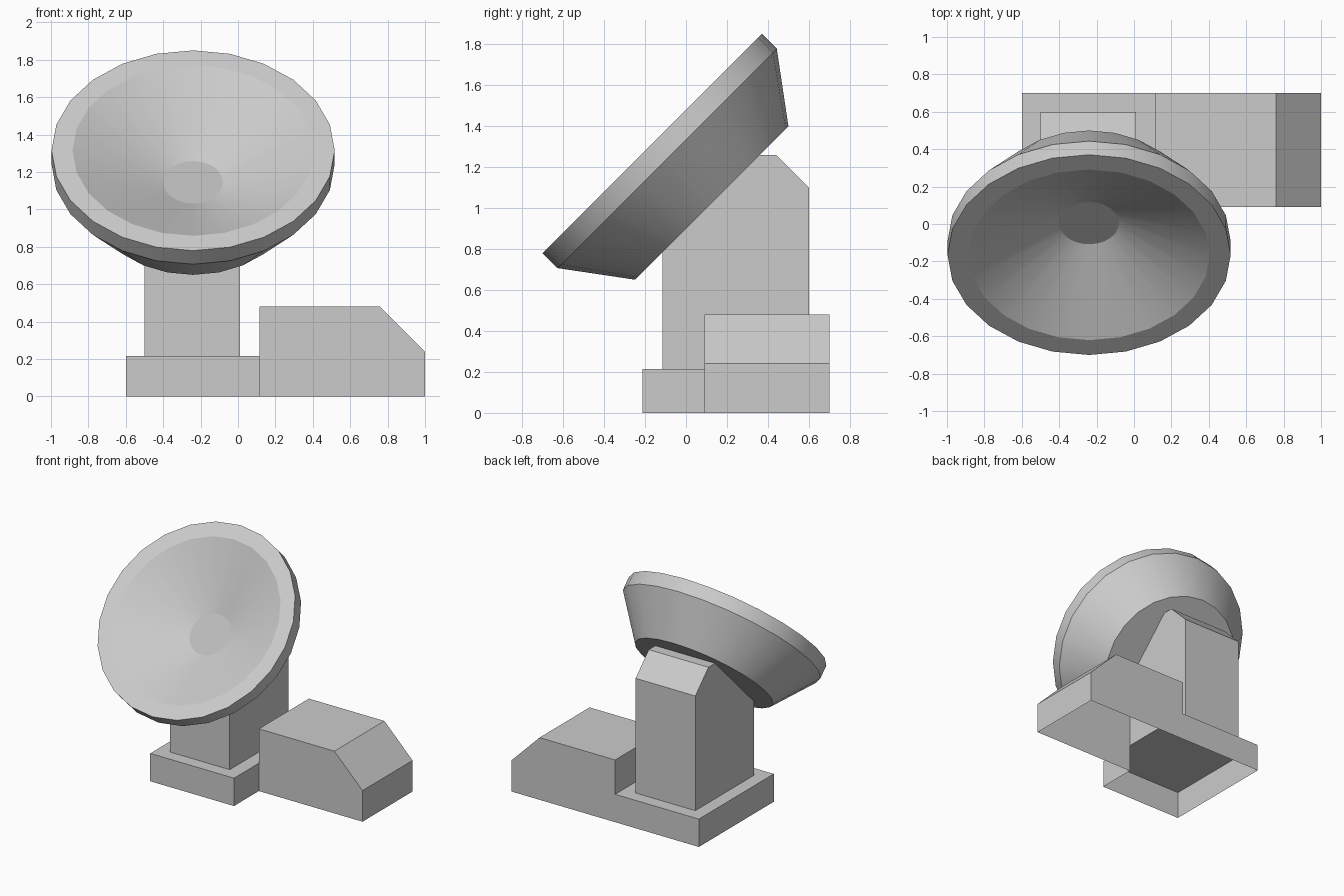
import bpy, bmesh, math
from mathutils import Vector

if "Cube" in bpy.data.objects:
    bpy.data.objects.remove(bpy.data.objects["Cube"])


def finish(name, bm, drop=()):
    """Orient normals outward on the closed solid, then open the unwanted faces."""
    bmesh.ops.recalc_face_normals(bm, faces=bm.faces[:])
    bmesh.ops.delete(bm, geom=list(drop), context='FACES_ONLY')
    mesh = bpy.data.meshes.new(name)
    bm.to_mesh(mesh)
    bm.free()
    obj = bpy.data.objects.new(name, mesh)
    bpy.context.collection.objects.link(obj)
    return obj


def prism(name, profile, axis, lo, hi, open_sides=(), open_start=False):
    """Extrude a 2D profile along an axis; listed side faces are left open."""
    bm = bmesh.new()

    def ring(d):
        verts = []
        for a, b in profile:
            co = [a, b]
            co.insert('xyz'.index(axis), d)
            verts.append(bm.verts.new(co))
        return verts

    r0, r1 = ring(lo), ring(hi)
    start = bm.faces.new(r0)
    bm.faces.new(r1)
    n = len(profile)
    sides = [bm.faces.new((r0[i], r0[(i + 1) % n], r1[(i + 1) % n], r1[i]))
             for i in range(n)]
    drop = [sides[i] for i in open_sides] + ([start] if open_start else [])
    return finish(name, bm, drop)


# Low base plinth, open underneath and open into the housing
prism('base_plinth',
      [(-0.6, -0.213), (0.115, -0.213), (0.115, 0.09), (0.115, 0.7), (-0.6, 0.7)],
      'z', 0, 0.215, open_sides=(2,), open_start=True)

# Equipment housing with a sloped end, also open underneath
prism('equipment_housing',
      [(0.115, 0), (1, 0), (1, 0.24), (0.76, 0.48), (0.115, 0.48), (0.115, 0.215)],
      'y', 0.09, 0.7, open_sides=(0, 5))

# Pedestal, its sloped front carrying the dish
prism('pedestal',
      [(0.6, 0.215), (0.6, 1.1), (0.44, 1.26), (0.36, 1.26), (-0.115, 0.785), (-0.115, 0.215)],
      'x', -0.5, 0.01, open_sides=(5,))

# Dish: revolved outer shell, flat rim and shallow conical bowl
SIDES = 24
bm = bmesh.new()
rings = []
for r, z in [(0.53, 0), (0.757, 0.307), (0.757, 0.41), (0.645, 0.41), (0.16, 0.17)]:
    rings.append([bm.verts.new((r * math.cos(2 * math.pi * i / SIDES),
                                r * math.sin(2 * math.pi * i / SIDES), z))
                  for i in range(SIDES)])
for a, b in zip(rings, rings[1:]):
    for i in range(SIDES):
        j = (i + 1) % SIDES
        bm.faces.new((a[i], a[j], b[j], b[i]))
bm.faces.new(rings[0])
bm.faces.new(rings[-1]).material_index = 1
dish = finish('dish', bm)
dish.location = Vector((-0.24, 0.125, 1.025))
dish.rotation_euler.x = math.radians(45)

# Darker disc at the bottom of the bowl
for name, grey in (('dish_grey', 0.8), ('bowl_centre_grey', 0.5)):
    mat = bpy.data.materials.new(name)
    mat.diffuse_color = (grey, grey, grey, 1)
    mat.use_nodes = True
    mat.node_tree.nodes["Principled BSDF"].inputs["Base Color"].default_value = mat.diffuse_color
    dish.data.materials.append(mat if name == 'bowl_centre_grey' else None)

# Smooth around the dish, crisp at its creases
bpy.ops.object.select_all(action='DESELECT')
dish.select_set(True)
bpy.context.view_layer.objects.active = dish
bpy.ops.object.shade_smooth_by_angle(angle=math.radians(20))
